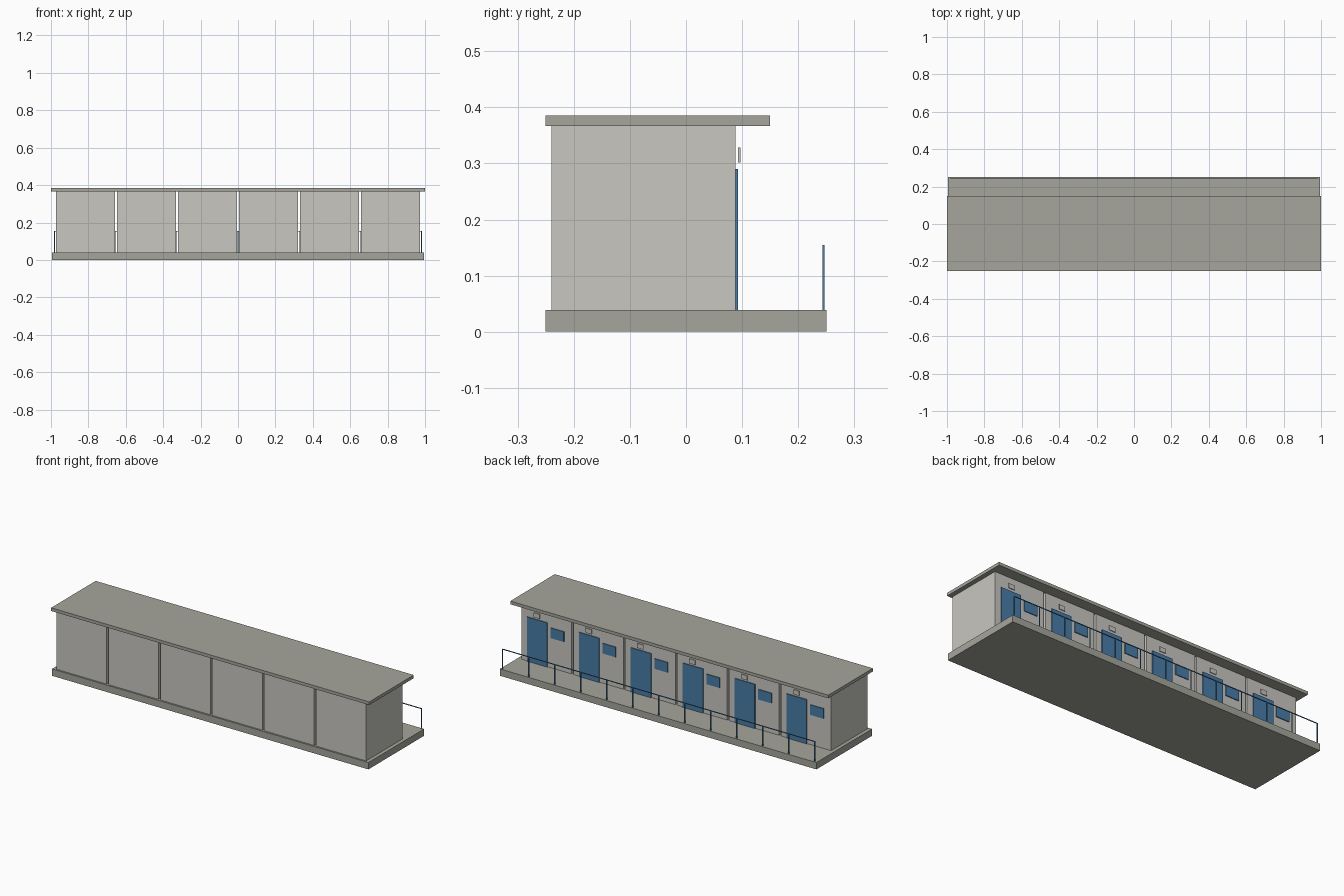
import bpy
import bmesh
from mathutils import Matrix, Vector

cube = bpy.data.objects.get("Cube")
if cube:
    bpy.data.objects.remove(cube, do_unlink=True)


def make_material(name, rgb):
    mat = bpy.data.materials.new(name)
    mat.use_nodes = True
    color = (*rgb, 1.0)
    mat.diffuse_color = color
    mat.node_tree.nodes["Principled BSDF"].inputs["Base Color"].default_value = color
    return mat


wall_grey = make_material("light_wall_grey", (0.58, 0.57, 0.53))
slab_grey = make_material("slab_grey", (0.38, 0.38, 0.34))
blue = make_material("blue_paint", (0.065, 0.205, 0.39))


def box(name, x, y, z, mat):
    """Box from (min, max) ranges on each axis."""
    low, high = (Vector(v) for v in zip(x, y, z))
    size = high - low
    bm = bmesh.new()
    bmesh.ops.create_cube(bm, size=1, matrix=Matrix.Diagonal((*size, 1)))
    mesh = bpy.data.meshes.new(name)
    bm.to_mesh(mesh)
    bm.free()
    mesh.materials.append(mat)
    obj = bpy.data.objects.new(name, mesh)
    obj.location = (low + high) / 2
    bpy.context.collection.objects.link(obj)
    return obj


# Floor and roof slabs
FLOOR, CEILING = 0.039, 0.367
box("floor_slab", (-0.995, 0.995), (-0.25, 0.25), (0, FLOOR), slab_grey)
box("roof_slab", (-1, 1), (-0.25, 0.15), (CEILING, 0.385), slab_grey)

# Row of identical rooms, each with a door, window and number plate
ROOMS, PITCH, WIDTH, WALL = 6, 0.3265, 0.315, 0.088
for i in range(ROOMS):
    center = (i - (ROOMS - 1) / 2) * PITCH
    edge = center + WIDTH / 2
    box(f"room_{i + 1}", (center - WIDTH / 2, edge), (-0.24, WALL),
        (FLOOR, CEILING), wall_grey)
    box(f"door_{i + 1}", (edge - 0.165, edge - 0.038), (WALL, 0.093),
        (FLOOR, 0.29), blue)
    box(f"window_{i + 1}", (edge - 0.27, edge - 0.187), (WALL, 0.093),
        (0.21, 0.267), blue)
    box(f"plate_{i + 1}", (edge - 0.12, edge - 0.082), (0.093, 0.097),
        (0.302, 0.328), wall_grey)

# Walkway railing
HALF, RAIL_Y, RAIL_TOP, R = 0.981, 0.245, 0.155, 0.002
rail_depth = (RAIL_Y - R, RAIL_Y + R)
box("handrail", (-HALF - R, HALF + R), rail_depth, (RAIL_TOP - 2 * R, RAIL_TOP), blue)
for i in range(2 * ROOMS + 1):
    x = -HALF + i * HALF / ROOMS
    box(f"railing_post_{i + 1}", (x - R, x + R), rail_depth,
        (FLOOR, RAIL_TOP - 2 * R), blue)
